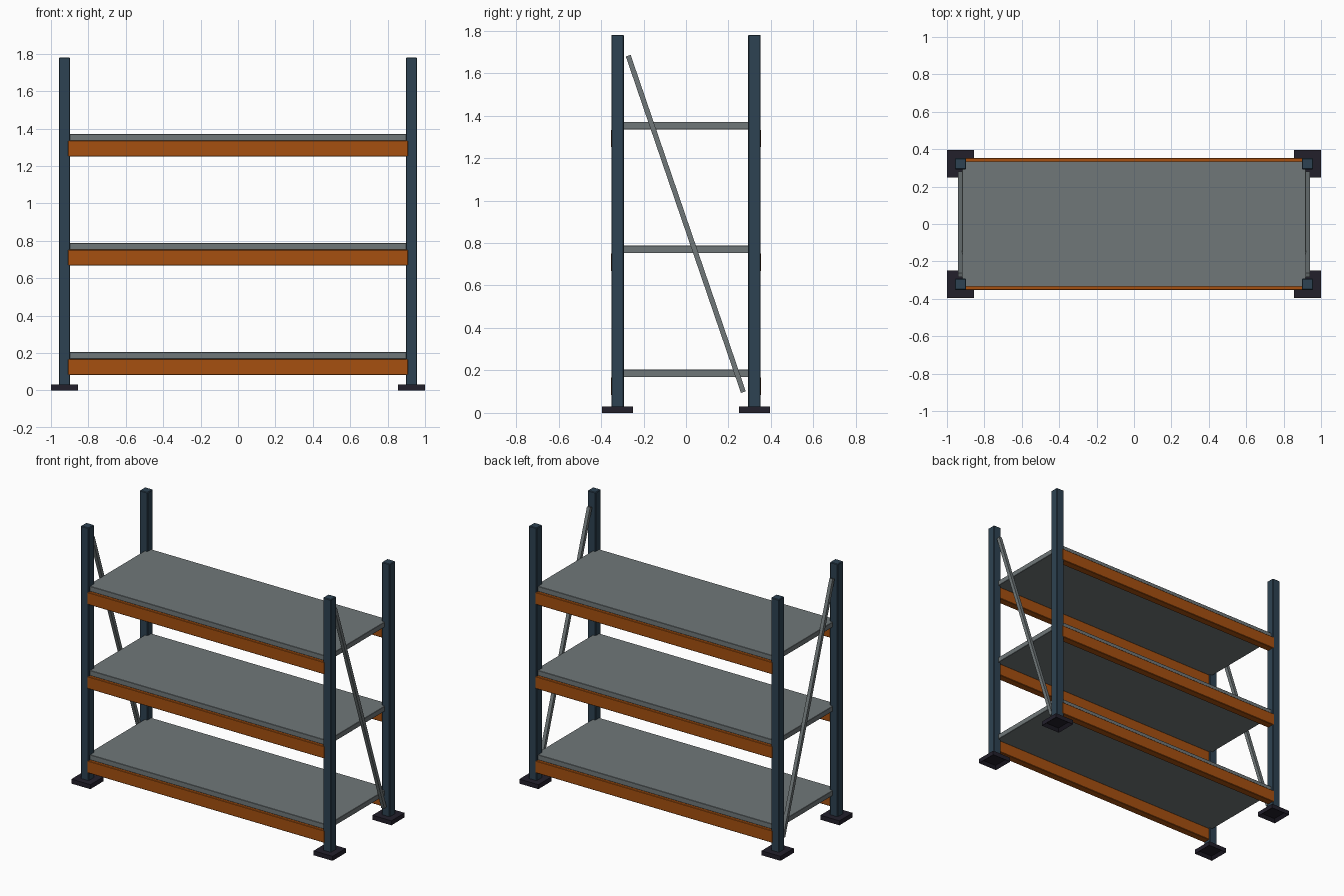
import bpy, bmesh, math
from mathutils import Matrix

if "Cube" in bpy.data.objects:
    bpy.data.objects.remove(bpy.data.objects["Cube"])


def material(name, rgb):
    m = bpy.data.materials.new(name)
    m.diffuse_color = (*rgb, 1.0)
    m.use_nodes = True
    m.node_tree.nodes["Principled BSDF"].inputs["Base Color"].default_value = m.diffuse_color
    return m


BLUE = material("dark_blue_steel", (0.027, 0.055, 0.085))
ORANGE = material("orange_paint", (0.38, 0.08, 0.005))
GREY = material("grey_steel", (0.16, 0.185, 0.19))
BLACK = material("black_rubber", (0.016, 0.014, 0.024))


def box(name, centre, size, mat, bevel=0.0, tilt=0.0, recess=None):
    """Box, optionally tilted about x, bevelled, or recessed underneath."""
    bm = bmesh.new()
    bmesh.ops.create_cube(bm, size=1.0)
    bmesh.ops.scale(bm, vec=size, verts=bm.verts)
    if recess:
        under = [f for f in bm.faces if f.normal.z < -0.9]
        bmesh.ops.inset_region(bm, faces=under, thickness=recess[0])
        verts = {v for f in under for v in f.verts}
        bmesh.ops.translate(bm, vec=(0, 0, recess[1]), verts=list(verts))
    elif bevel:
        bmesh.ops.bevel(bm, geom=list(bm.edges), offset=bevel, segments=1,
                        affect='EDGES', profile=0.5)
    bmesh.ops.rotate(bm, cent=(0, 0, 0), verts=bm.verts,
                     matrix=Matrix.Rotation(tilt, 3, 'X'))
    me = bpy.data.meshes.new(name)
    bm.to_mesh(me)
    bm.free()
    me.materials.append(mat)
    ob = bpy.data.objects.new(name, me)
    ob.location = centre
    bpy.context.collection.objects.link(ob)
    return ob


PX, PY = 0.928, 0.322   # upright centre lines
SIDES = ((-1, "left"), (1, "right"))
ENDS = ((-1, "front"), (1, "back"))

# Uprights and foot plates at the four corners
for sx, side in SIDES:
    for sy, end in ENDS:
        box(f"{end}_{side}_upright", (sx * PX, sy * PY, 0.9),
            (0.06, 0.06, 1.76), BLUE, bevel=0.004)
        box(f"{end}_{side}_foot", (sx * PX, sy * PY, 0.0155),
            (0.145, 0.145, 0.031), BLACK, recess=(0.03, 0.018))

# Three shelf levels: deck resting on a front and a back beam
for level, z in (("lower", 0.168), ("middle", 0.752), ("upper", 1.335)):
    box(f"{level}_deck", (0, 0, z + 0.018), (1.84, 0.67, 0.036), GREY, bevel=0.002)
    for sy, end in ENDS:
        box(f"{level}_{end}_beam", (0, sy * 0.327, z - 0.0425),
            (1.82, 0.052, 0.085), ORANGE, bevel=0.003)

# Diagonal brace on each end frame, high at the front and low at the back
y0, z0, y1, z1 = -0.272, 1.682, 0.27, 0.098
length = math.hypot(y1 - y0, z1 - z0)
tilt = math.atan2(y1 - y0, z0 - z1)
for sx, side in SIDES:
    box(f"{side}_brace", (sx * 0.929, (y0 + y1) / 2, (z0 + z1) / 2),
        (0.024, 0.024, length), GREY, tilt=tilt)
